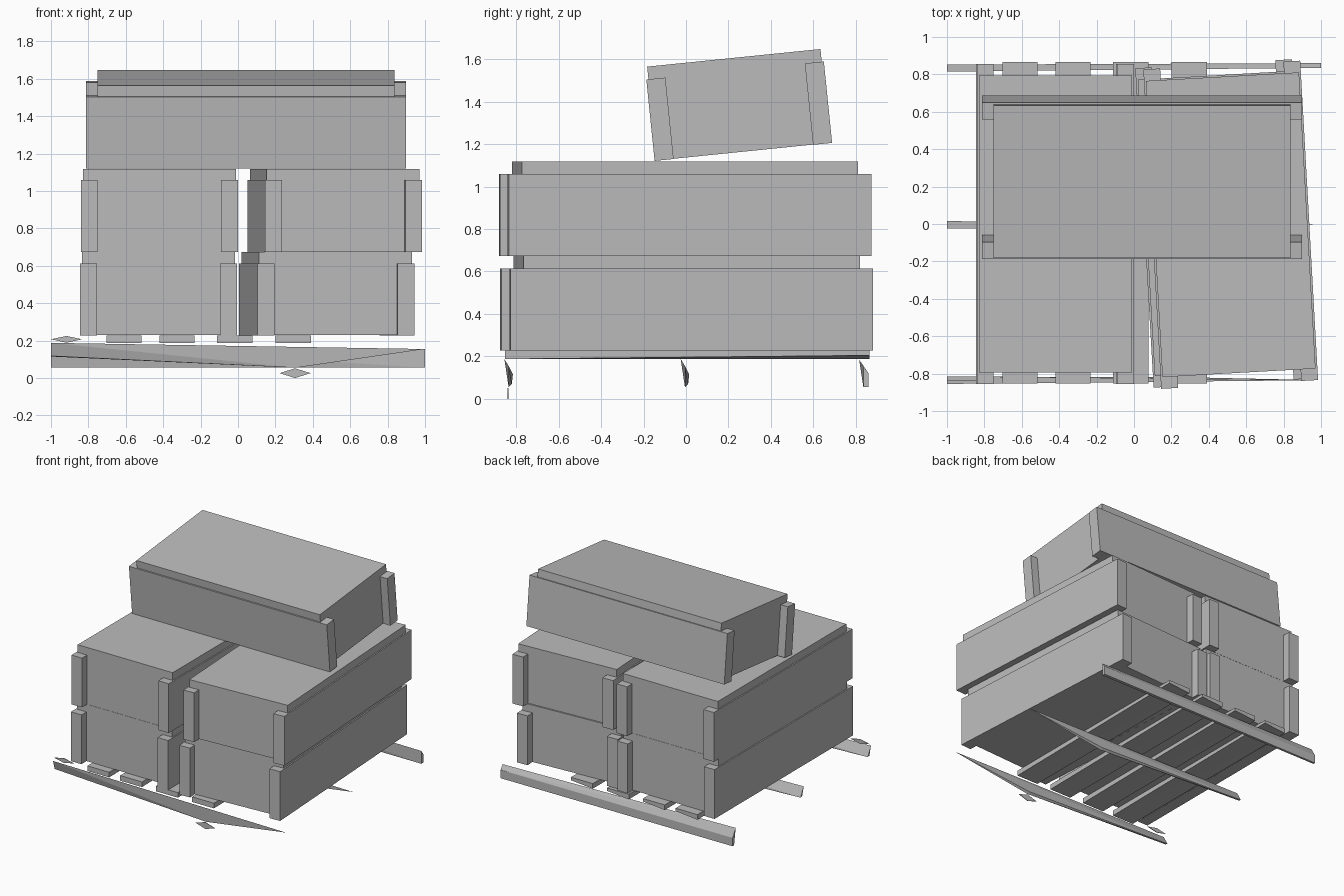
import bpy, bmesh, math
from mathutils import Matrix, Vector

if "Cube" in bpy.data.objects:
    bpy.data.objects.remove(bpy.data.objects["Cube"])

grey = bpy.data.materials.new("plain_grey")
grey.diffuse_color = (0.5, 0.5, 0.5, 1)
grey.use_nodes = True
grey.node_tree.nodes["Principled BSDF"].inputs["Base Color"].default_value = grey.diffuse_color


def hull(name, points):
    """Flat-faced convex solid spanning a few points."""
    bm = bmesh.new()
    for p in points:
        bm.verts.new(p)
    bmesh.ops.convex_hull(bm, input=bm.verts[:])
    bmesh.ops.dissolve_limit(bm, angle_limit=0.01, verts=bm.verts[:], edges=bm.edges[:])
    bmesh.ops.recalc_face_normals(bm, faces=bm.faces[:])
    mesh = bpy.data.meshes.new(name)
    bm.to_mesh(mesh)
    bm.free()
    mesh.materials.append(grey)
    obj = bpy.data.objects.new(name, mesh)
    bpy.context.collection.objects.link(obj)
    return obj


def box(name, x, y, z, matrix):
    obj = hull(name, [(a, b, c) for a in x for b in y for c in z])
    obj.matrix_world = matrix
    return obj


def crate(name, loc, spin=0, tilt=0):
    """Crate body with a long slab on each side, origin at bottom centre."""
    m = (Matrix.Translation(loc) @ Matrix.Rotation(math.radians(tilt), 4, 'X')
         @ Matrix.Rotation(math.radians(spin), 4, 'Z'))
    box(name + "_body", (-0.41, 0.41), (-0.793, 0.793), (0.001, 0.445), m)
    for side, s in (("left", -1), ("right", 1)):
        box(f"{name}_{side}_slab", (s * 0.33, s * 0.42), (-0.855, 0.855), (0, 0.385), m)


# Four stacked crates and a tilted one on top
crate("lower_left_crate", (-0.425, 0, 0.228))
crate("upper_left_crate", (-0.42, 0, 0.673))
crate("lower_right_crate", (0.475, 0.003, 0.228), 3.3)
crate("upper_right_crate", (0.517, -0.004, 0.673), 3.2)
crate("top_crate", (0.043, 0.27, 1.163), 90, 5.8)

# Pallet deck boards, with one lower corner worn away
for i, x in enumerate((-0.61, -0.327, -0.017, 0.295)):
    a, b = x - 0.094, x + 0.094
    hull(f"deck_board_{i + 1}", [
        (a, -0.853, 0.228), (b, -0.853, 0.228), (a, 0.865, 0.228), (b, 0.865, 0.228),
        (a, -0.853, 0.188), (b, -0.853, 0.188), (a, 0.865, 0.188), (b, 0.865, 0.205)])

# Front and middle runners taper to a point
for name, y in (("front_runner", -0.835), ("middle_runner", -0.005)):
    hull(name, [(-1, y - 0.02, 0.188), (-1, y + 0.02, 0.115), (-1, y, 0.118),
                (0.31, y, 0.055), (0.31, y + 0.015, 0.07), (1, y, 0.155)])

# Back runner stays full depth along its length
hull("back_runner", [
    (-1, 0.815, 0.185), (-1, 0.852, 0.12), (-1, 0.852, 0.055), (-1, 0.835, 0.055),
    (1, 0.835, 0.155), (1, 0.86, 0.12), (1, 0.86, 0.055), (1, 0.835, 0.055)])

# Broken board ends
for name, x, z, h in (("upper_board_end", -0.917, 0.207, 0.018),
                      ("lower_board_end", 0.305, 0.026, 0.026)):
    hull(name, [(x + dx, -0.838 + dy, z + dz) for dy in (-0.002, 0.002)
                for dx, dz in ((-0.083, 0), (0, h), (0.083, 0), (0, -h))])
